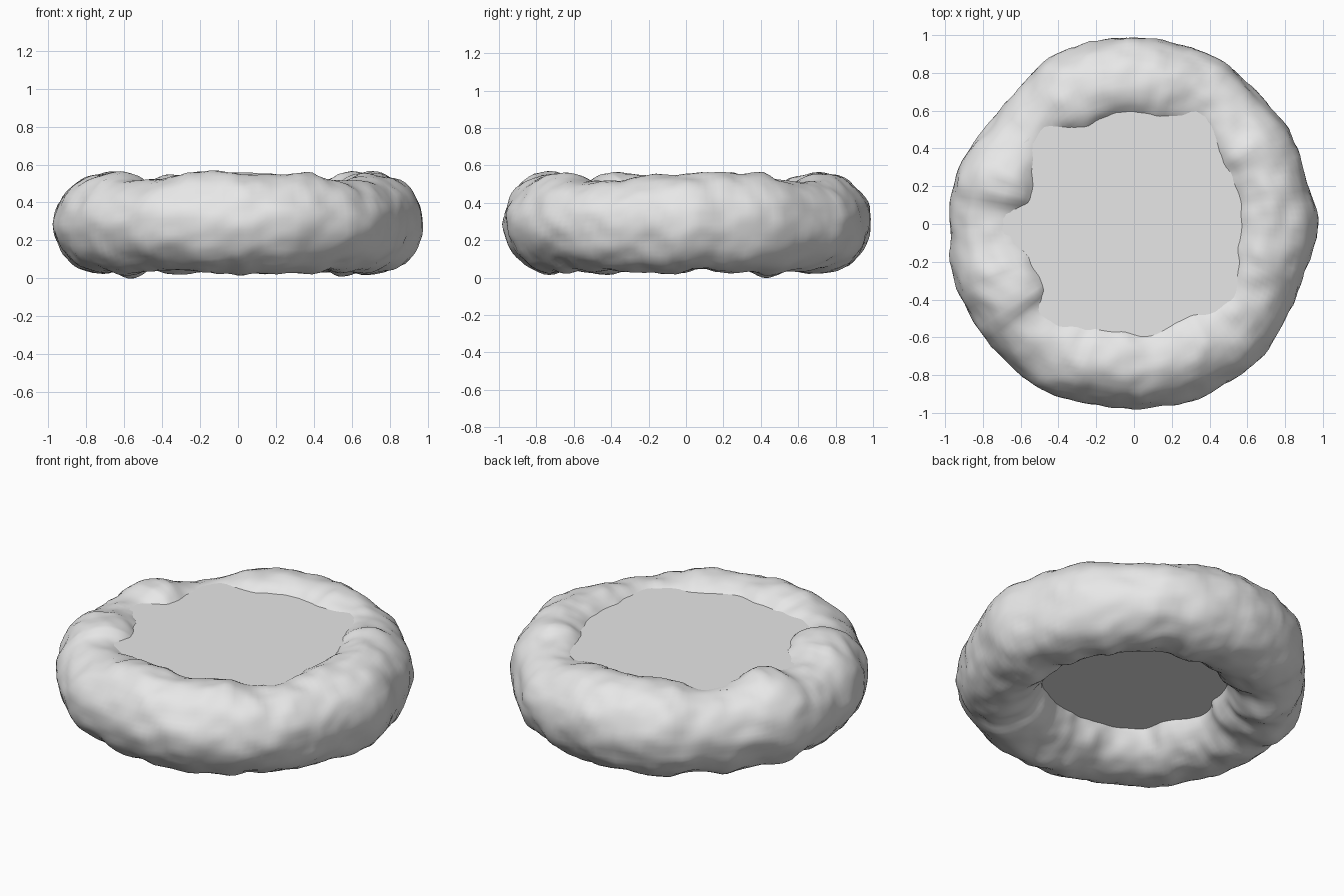
import bpy, bmesh
from math import sin, cos, pi, sqrt, floor
from mathutils import Vector, Matrix, noise

cube = bpy.data.objects.get("Cube")
if cube:
    bpy.data.objects.remove(cube)

grey = bpy.data.materials.new("light grey")
grey.use_nodes = True
grey.diffuse_color = (0.8, 0.8, 0.8, 1)
grey.node_tree.nodes["Principled BSDF"].inputs["Base Color"].default_value = (0.8, 0.8, 0.8, 1)

SEGMENTS, SIDES = 160, 56
MID = 0.285                               # height of the ring's core
SLAB_BOTTOM, SLAB_TOP = 0.225, 0.5        # flat slab filling the opening

# Radii in hundredths, evenly spaced around the ring from +x:
# the outside, and where the ring meets the top of the slab
OUTER = [97, 95, 96, 95, 98, 98, 99, 99, 98, 93, 94, 98,
         97, 99, 99, 99, 101, 98, 98, 98, 97, 97, 95, 94]
MEET = [57, 54, 55, 63, 67, 58, 57, 58, 59, 70, 62, 56,
        69, 60, 52, 69, 63, 56, 58, 59, 57, 65, 64, 58]


def around(table, t):
    """Smooth closed interpolation of a table at fraction t of a turn."""
    n = len(table)
    k = floor(t * n)
    f = t * n - k
    a, b, c, d = (table[(k + o) % n] / 100 for o in (-1, 0, 1, 2))
    return b + f / 2 * (c - a + f * (2*a - 5*b + 4*c - d + f * (3*(b - c) + d - a)))


def finish(bm, name):
    mesh = bpy.data.meshes.new(name)
    bm.to_mesh(mesh)
    bm.free()
    mesh.materials.append(grey)
    obj = bpy.data.objects.new(name, mesh)
    bpy.context.collection.objects.link(obj)


# Lumpy ring: an elliptical section swept round, then roughened
bm = bmesh.new()
rows = []
for i in range(SEGMENTS):
    t = i / SEGMENTS
    direction = Vector((cos(2 * pi * t), sin(2 * pi * t), 0))
    out, meet = around(OUTER, t), around(MEET, t)
    inner = 0.485 + 0.25 * (meet - 0.6)
    core, half = (out + inner) / 2, (out - inner) / 2
    lean = min(0.8, abs(core - meet) / half)
    top = min(0.272, (SLAB_TOP - MID) / sqrt(1 - lean * lean))
    bottom = 0.255 + 0.03 * noise.noise(direction * 4)
    row = []
    for j in range(SIDES):
        phi = 2 * pi * j / SIDES
        up = Vector((0, 0, sin(phi)))
        p = direction * (core + half * cos(phi)) + up * (top if up.z > 0 else bottom)
        p.z += MID
        bump = 0.016 * noise.noise(p * 6) + 0.01 * noise.noise(p * 13)
        row.append(bm.verts.new(p + (direction * cos(phi) + up) * bump))
    rows.append(row)
for i in range(SEGMENTS):
    here, there = rows[i], rows[(i + 1) % SEGMENTS]
    for j in range(SIDES):
        k = (j + 1) % SIDES
        bm.faces.new((here[j], there[j], there[k], here[k])).smooth = True
finish(bm, "lumpy_ring")

# Flat slab closing the opening, its rim buried in the ring
bm = bmesh.new()
bmesh.ops.create_cone(bm, cap_ends=True, segments=28, radius1=0.72, radius2=0.72,
                      depth=SLAB_TOP - SLAB_BOTTOM,
                      matrix=Matrix.Translation((-0.025, -0.025, (SLAB_TOP + SLAB_BOTTOM) / 2)))
finish(bm, "flat_slab")
